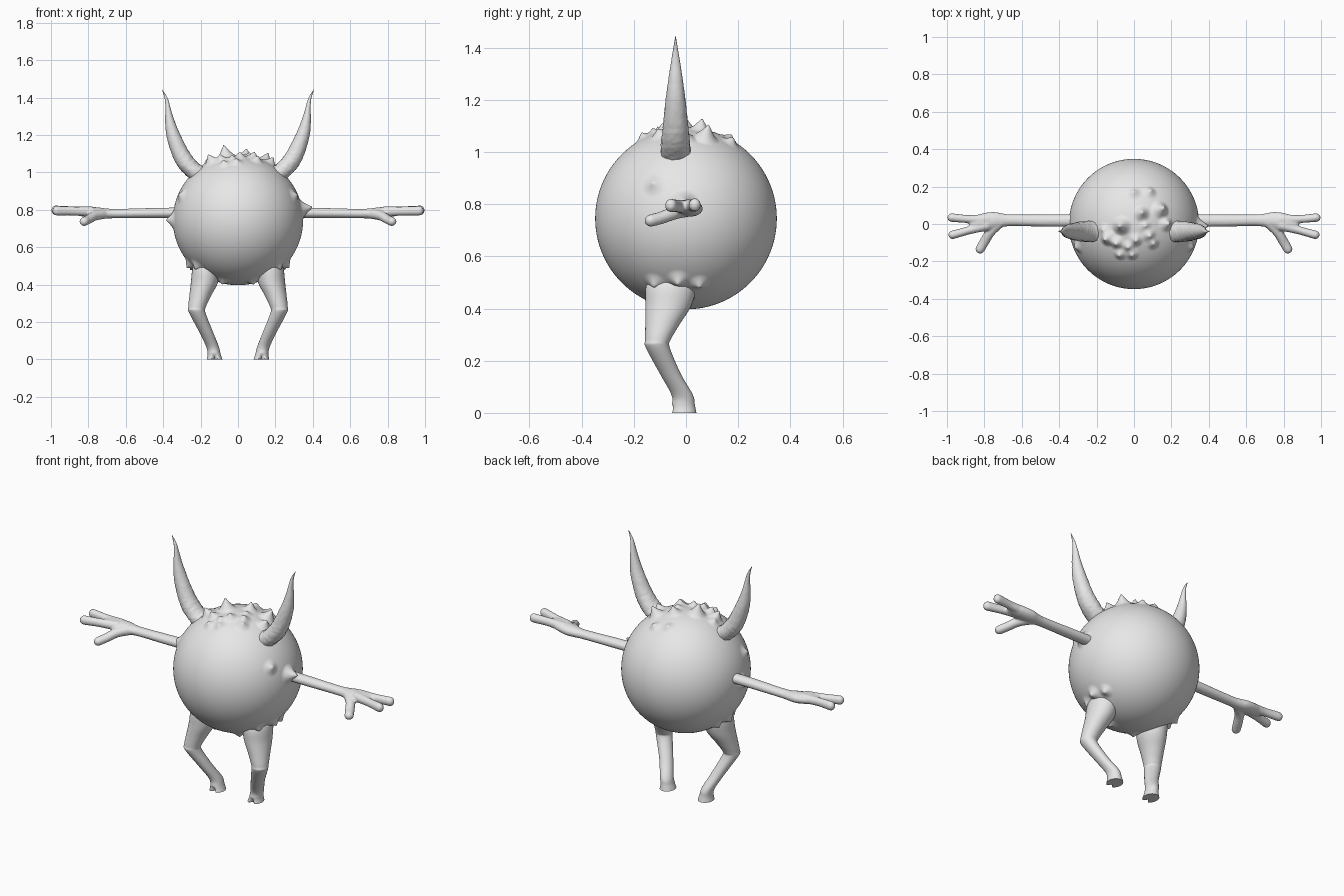
import bpy, bmesh, math, random
from mathutils import Vector

random.seed(4)
cube = bpy.data.objects.get("Cube")
if cube:
    bpy.data.objects.remove(cube)

grey = bpy.data.materials.new("plain grey")
grey.use_nodes = True
grey.diffuse_color = (0.8, 0.8, 0.8, 1)
grey.node_tree.nodes["Principled BSDF"].inputs["Base Color"].default_value = (0.8, 0.8, 0.8, 1)

CENTRE = Vector((0, 0, 0.745))
RADIUS = 0.348


def finish(bm, name, angle=60):
    """Turn a bmesh into a smooth shaded object."""
    bmesh.ops.recalc_face_normals(bm, faces=bm.faces)
    mesh = bpy.data.meshes.new(name)
    bm.to_mesh(mesh)
    bm.free()
    mesh.materials.append(grey)
    obj = bpy.data.objects.new(name, mesh)
    bpy.context.collection.objects.link(obj)
    bpy.ops.object.select_all(action='DESELECT')
    obj.select_set(True)
    bpy.context.view_layer.objects.active = obj
    bpy.ops.object.shade_smooth_by_angle(angle=math.radians(angle))
    return obj


def spline(points, steps):
    """Catmull-Rom through points of (x, y, z, radius a, radius b)."""
    pts = [Vector(p) for p in points]
    pts = [pts[0] * 2 - pts[1]] + pts + [pts[-1] * 2 - pts[-2]]
    out = []
    for a, b, c, d in zip(pts, pts[1:], pts[2:], pts[3:]):
        for k in range(steps):
            t = k / steps
            out.append(0.5 * (2 * b + (c - a) * t + (2 * a - 5 * b + 4 * c - d) * t * t
                              + (3 * b - a - 3 * c + d) * t ** 3))
    return out + [pts[-2]]


def tube(bm, points, ref, side=1, steps=6, segs=20, level=False, rounded=False, rough=0):
    """Sweep an ellipse; radius a runs along ref, radius b across it."""
    path = spline(points, steps)
    spots = [Vector(p[:3]) for p in path]
    radii = [(max(p[3], 0.001), max(p[4], 0.001)) for p in path]
    tangents = [(spots[min(i + 1, len(spots) - 1)] - spots[max(i - 1, 0)]).normalized()
                for i in range(len(spots))]
    if rounded:
        end, tip, (a, b) = spots[-1], tangents[-1], radii[-1]
        for k in (1, 2, 3, 4):
            turn = k * math.pi / 9
            spots.append(end + tip * min(a, b) * math.sin(turn))
            tangents.append(tip)
            radii.append((a * math.cos(turn), b * math.cos(turn)))
    rings = []
    for i, (spot, tan, (a, b)) in enumerate(zip(spots, tangents, radii)):
        if level:
            tan = Vector((0, 0, 1))
        across = tan.cross(Vector(ref)).normalized()
        along = across.cross(tan)
        ring = []
        for j in range(segs):
            turn = math.tau * j / segs
            grow = 1 + rough * (1 - i / len(spots)) * random.uniform(-1, 1)
            p = spot + (along * a * math.cos(turn) + across * b * math.sin(turn)) * grow
            ring.append(bm.verts.new((p.x * side, p.y, p.z)))
        rings.append(ring)
    for low, high in zip(rings, rings[1:]):
        for j in range(segs):
            k = (j + 1) % segs
            bm.faces.new((low[j], low[k], high[k], high[j]))
    bm.faces.new(rings[0])
    bm.faces.new(rings[-1])
    return rings


# Round body with pulled-out warts: (direction, height, width)
warts = []
crown = [(-.065, -.01, .065), (.14, .075, .06), (.085, .17, .025), (0, .165, .02),
         (.17, 0, .04), (.04, .055, .045), (-.14, -.075, .05), (-.09, -.1, .035),
         (.01, -.085, .03), (.08, -.06, .035), (.1, -.1, .03), (-.075, -.16, .025),
         (-.01, -.16, .025), (-.16, -.03, .02), (.06, -.01, .02), (-.03, -.12, .025)]
for x, y, h in crown:
    z = math.sqrt(RADIUS ** 2 - x * x - y * y)
    warts.append((Vector((x, y, z)), h, 0.035 + h * 0.35))
for s in (-1, 1):
    warts += [(Vector((s * .3, -.12, .13)), .022, .05),
              (Vector((s * .26, -.03, -.24)), .03, .05),
              (Vector((s * .22, -.12, -.25)), .025, .05),
              (Vector((s * .08, -.1, -.33)), .022, .05),
              (Vector((s * .24, .05, -.25)), .025, .045)]
warts += [(Vector((.345, -.01, .06)), .06, .06), (Vector((-.345, -.03, .0)), .04, .06)]

bm = bmesh.new()
bmesh.ops.create_icosphere(bm, subdivisions=7, radius=RADIUS)
for v in bm.verts:
    base = v.co.copy()
    lift = 0
    for spot, height, width in warts:
        d = (base - spot.normalized() * RADIUS).length
        if d < width:
            lift += height * (1 - d / width) ** 1.8
    v.co = base * (1 + lift / RADIUS) + CENTRE
finish(bm, "body", 80)

horn_path = [(.19, -.04, .975, .056, .05), (.24, -.04, 1.012, .056, .046),
             (.28, -.04, 1.055, .053, .047), (.312, -.04, 1.11, .047, .044),
             (.347, -.04, 1.2, .038, .036), (.366, -.04, 1.28, .027, .024),
             (.374, -.04, 1.34, .018, .014), (.384, -.04, 1.395, .009, .008),
             (.405, -.04, 1.443, .001, .001)]
leg_path = [(.125, -.01, 0, .05, .042), (.128, -.01, .03, .044, .035),
            (.137, -.015, .07, .041, .034), (.172, -.06, .15, .04, .037),
            (.218, -.108, .25, .046, .044), (.219, -.108, .28, .049, .047),
            (.202, -.09, .34, .066, .058), (.18, -.068, .41, .088, .072),
            (.168, -.055, .49, .098, .074), (.15, -.04, .55, .08, .06)]
arm_path = [(.28, .018, .785, .034, .028), (.45, .018, .783, .033, .027),
            (.64, .02, .78, .031, .025), (.7, .02, .78, .036, .027),
            (.75, .018, .783, .047, .03), (.82, .008, .79, .045, .028),
            (.86, .0, .793, .032, .022)]
digits = {
    "outer": [(.78, .025, .79, .03, .028), (.88, .026, .795, .022, .024), (.975, .034, .797, .023, .026)],
    "inner": [(.78, -.005, .79, .03, .028), (.88, -.033, .793, .022, .024), (.97, -.058, .795, .023, .026)],
    "thumb": [(.71, .01, .78, .028, .025), (.765, -.04, .768, .026, .026),
              (.8, -.095, .748, .024, .026), (.823, -.135, .737, .024, .025)],
}

for side, word in ((1, "left"), (-1, "right")):
    # Curved horn, rough near its root
    bm = bmesh.new()
    tube(bm, horn_path, (0, 1, 0), side, steps=9, segs=32, rough=0.045)
    finish(bm, word + "_horn", 40)

    # Bent leg with a cloven front to the foot
    bm = bmesh.new()
    rings = tube(bm, leg_path, (0, 1, 0), side, steps=6, segs=32, level=True)
    for ring in rings[:7]:
        mid = sum((v.co for v in ring), Vector()) / len(ring)
        for v in ring:
            off = abs(v.co.x - mid.x)
            if v.co.y < mid.y and off < 0.018:
                v.co.y += 0.03 * (1 - off / 0.018) * (1 - mid.z / 0.032 if mid.z < 0.032 else 0)
    finish(bm, word + "_leg", 50)

    # Arm, palm and digits fused into one skin
    bm = bmesh.new()
    tube(bm, arm_path, (0, 1, 0), side, rounded=True)
    for name, path in digits.items():
        tube(bm, path, (0, 0, 1) if name == "thumb" else (0, 1, 0), side, rounded=True)
    arm = finish(bm, word + "_arm", 80)
    fuse = arm.modifiers.new("fuse", 'REMESH')
    fuse.mode = 'VOXEL'
    fuse.voxel_size = 0.006
    fuse.use_smooth_shade = True
    relax = arm.modifiers.new("relax", 'SMOOTH')
    relax.factor = 0.5
    relax.iterations = 6
